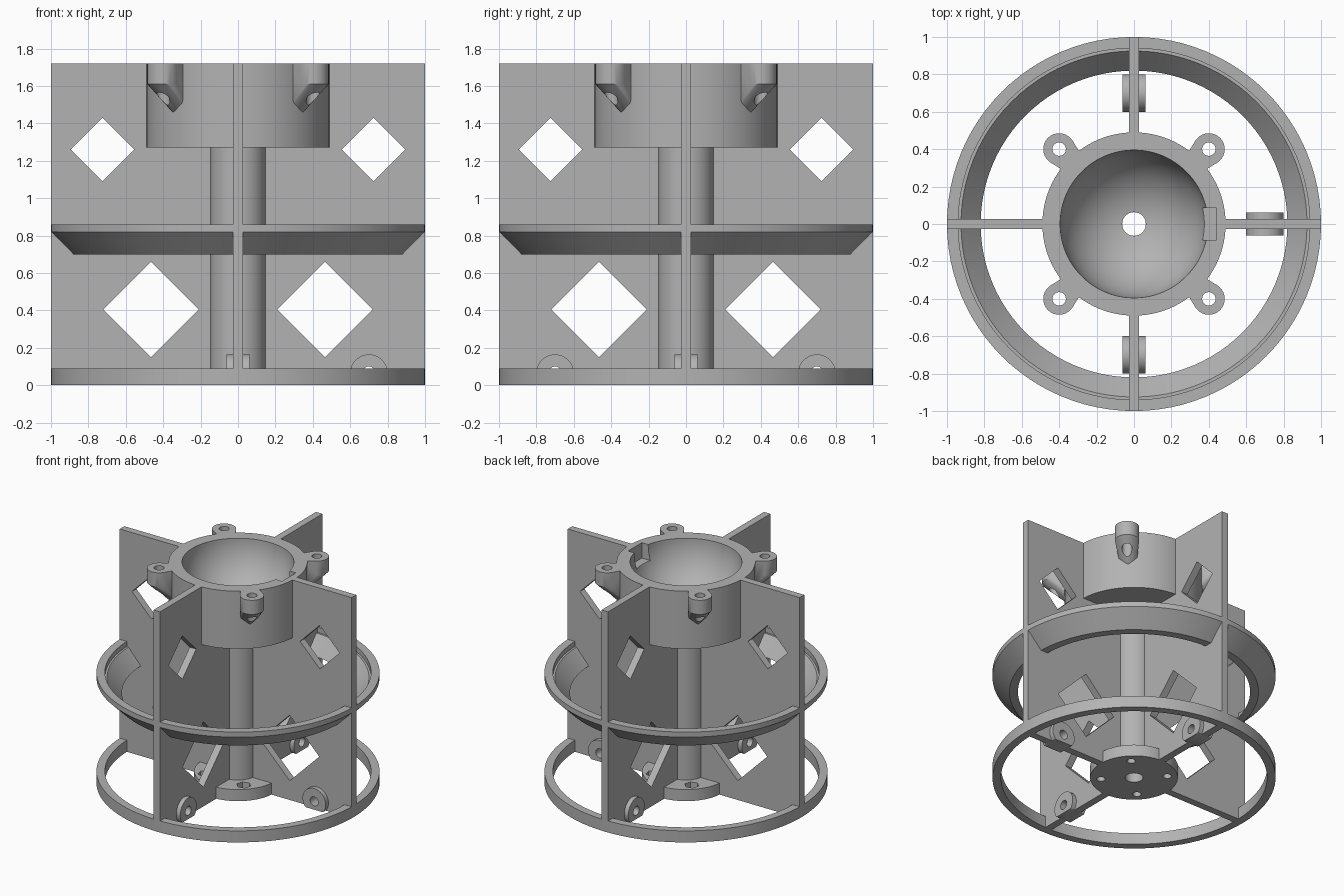
import bpy, bmesh
from math import pi, cos, sin, radians
from mathutils import Matrix, Vector

if "Cube" in bpy.data.objects:
    bpy.data.objects.remove(bpy.data.objects["Cube"], do_unlink=True)

GREY = (0.45, 0.45, 0.45, 1)
mat = bpy.data.materials.new("plain grey")
mat.use_nodes = True
mat.diffuse_color = GREY
mat.node_tree.nodes["Principled BSDF"].inputs["Base Color"].default_value = GREY

TOP, HALF = 1.72, 0.028      # overall height, half fin thickness
BORE = 0.063


def finish(name, bm):
    bmesh.ops.remove_doubles(bm, verts=bm.verts, dist=1e-5)
    bmesh.ops.recalc_face_normals(bm, faces=bm.faces)
    mesh = bpy.data.meshes.new(name)
    bm.to_mesh(mesh)
    bm.free()
    mesh.materials.append(mat)
    ob = bpy.data.objects.new(name, mesh)
    bpy.context.collection.objects.link(ob)
    return ob


def smooth(ob):
    bpy.ops.object.select_all(action='DESELECT')
    ob.select_set(True)
    bpy.context.view_layer.objects.active = ob
    bpy.ops.object.shade_smooth_by_angle(angle=radians(30))


def circle(x, y, r, n=32, turn=0.0):
    return [(x + r * cos(turn + 2 * pi * i / n), y + r * sin(turn + 2 * pi * i / n)) for i in range(n)]


def diamond(x, y, r):
    return circle(x, y, r, 4)


def plate(name, outlines, half, matrix):
    """Extruded flat outline; inner outlines become holes."""
    cu = bpy.data.curves.new(name, 'CURVE')
    cu.dimensions, cu.fill_mode, cu.extrude = '2D', 'BOTH', half
    for pts in outlines:
        sp = cu.splines.new('POLY')
        sp.points.add(len(pts) - 1)
        for p, (x, y) in zip(sp.points, pts):
            p.co = (x, y, 0, 1)
        sp.use_cyclic_u = True
    tmp = bpy.data.objects.new(name + "_outline", cu)
    bpy.context.collection.objects.link(tmp)
    mesh = tmp.evaluated_get(bpy.context.evaluated_depsgraph_get()).to_mesh()
    bm = bmesh.new()
    bm.from_mesh(mesh)
    bpy.data.objects.remove(tmp, do_unlink=True)
    bpy.data.curves.remove(cu)
    bm.transform(matrix)
    ob = finish(name, bm)
    smooth(ob)
    return ob


def lathe(name, profile, steps=96):
    """Closed (radius, height) profile spun around the z axis."""
    bm = bmesh.new()
    vs = [bm.verts.new((r, 0, z)) for r, z in profile]
    es = [bm.edges.new((vs[i], vs[(i + 1) % len(vs)])) for i in range(len(vs))]
    bmesh.ops.spin(bm, geom=vs + es, cent=(0, 0, 0), axis=(0, 0, 1), angle=2 * pi, steps=steps)
    return finish(name, bm)


def cut(ob, cutter):
    mod = ob.modifiers.new("cut", 'BOOLEAN')
    mod.operation, mod.solver, mod.object = 'DIFFERENCE', 'EXACT', cutter
    mesh = bpy.data.meshes.new_from_object(ob.evaluated_get(bpy.context.evaluated_depsgraph_get()))
    ob.modifiers.clear()
    ob.data = mesh
    bpy.data.objects.remove(cutter, do_unlink=True)


# Rings
smooth(lathe("base_ring", [(0.94, 0), (1, 0), (1, 0.09), (0.94, 0.09)]))
smooth(lathe("middle_ring", [(0.82, 0.70), (0.88, 0.70), (1, 0.82), (1, 0.86),
                             (0.94, 0.86), (0.94, 0.82), (0.925, 0.82)]))

# Central tube
smooth(lathe("centre_tube", [(BORE, 0.0), (0.15, 0.0), (0.15, 1.29), (BORE, 1.29)], 64))

# Cup with a hemispherical bowl and a rim notch
R = 0.395
bowl = [(R * cos(a), TOP - R * sin(a)) for a in [i * radians(80.8) / 24 for i in range(25)]]
cup = lathe("cup", [(BORE, 1.27), (0.49, 1.27), (0.49, TOP)] + bowl)
bm = bmesh.new()
bmesh.ops.create_cube(bm, size=1, matrix=Matrix.Translation((0.37, 0, 1.70)) @ Matrix.Diagonal((0.14, 0.17, 0.2, 1)))
cut(cup, finish("notch_cutter", bm))
smooth(cup)

# Fins with diamond windows; three of them carry a round lug
lug_hole = circle(0.7, 0.065, 0.035, 24)
lug_outline = [(x, max(y, 0)) for x, y in circle(0.7, 0.065, 0.1, 48)]
lug_outline = [p for i, p in enumerate(lug_outline)
               if p[1] > 0 or lug_outline[i - 1][1] > 0 or lug_outline[(i + 1) % 48][1] > 0]
for i, side in enumerate(("left", "back", "right", "front")):
    m = Matrix.Rotation(i * pi / 2, 4, 'Z') @ Matrix.Rotation(pi / 2, 4, 'X')
    outlines = [[(0.1, 0), (1, 0), (1, TOP), (0.45, TOP), (0.45, 1.28), (0.1, 1.28)],
                diamond(0.725, 1.26, 0.17), diamond(0.465, 0.405, 0.255)]
    if side != "right":
        outlines.append(lug_hole)
        plate(side + "_lug", [lug_outline, lug_hole], 0.062, m)
    plate(side + "_fin", outlines, HALF, m)

# Hub disc: round screw holes below, hexagonal nut pockets above
for name, z, half, r, n in (("hub_lower", 0.02, 0.02, 0.03, 24), ("hub_upper", 0.065, 0.025, 0.052, 6)):
    holes = [circle(0.235 * cos(a), 0.235 * sin(a), r, n, a)
             for a in [pi / 4 + k * pi / 2 for k in range(4)]]
    plate(name, [circle(0, 0, 0.31, 64), circle(0, 0, BORE, 64)] + holes, half,
          Matrix.Translation((0, 0, z)))

# Screw bosses tapering into the cup wall
for k, side in enumerate(("back_left", "back_right", "front_right", "front_left")):
    turn = Matrix.Rotation(pi / 4 + k * pi / 2, 4, 'Z')
    bm = bmesh.new()
    pts = [(x, y, z) for z in (1.61, TOP) for x, y in circle(0.566, 0, 0.085, 32)]
    pts += [(0.45, s * 0.06, z) for s in (-1, 1) for z in (1.48, TOP)] + [(0.45, 0, 1.425)]
    for p in pts:
        bm.verts.new(turn @ Vector(p))
    res = bmesh.ops.convex_hull(bm, input=bm.verts)
    bmesh.ops.dissolve_limit(bm, angle_limit=0.01, verts=bm.verts, edges=bm.edges)
    boss = finish(side + "_boss", bm)
    bm = bmesh.new()
    bmesh.ops.create_cone(bm, cap_ends=True, segments=24, radius1=0.036, radius2=0.036, depth=0.6,
                          matrix=turn @ Matrix.Translation((0.566, 0, 1.6)))
    cut(boss, finish("drill", bm))
    smooth(boss)
